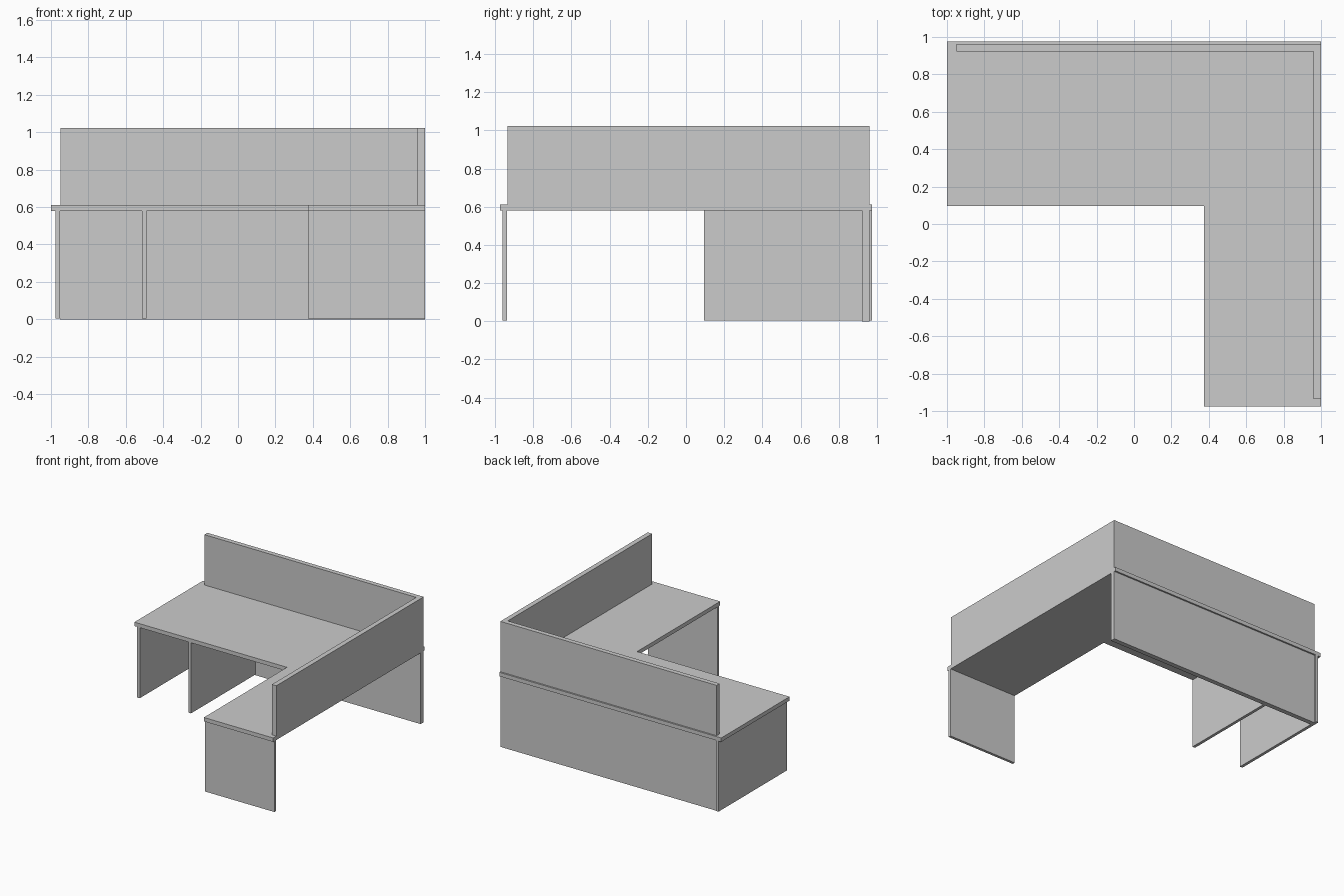
import bpy, bmesh

if "Cube" in bpy.data.objects:
    bpy.data.objects.remove(bpy.data.objects["Cube"])


def slab(name, outline, z0, z1):
    """Extrude a flat plan outline from z0 up to z1."""
    bm = bmesh.new()
    face = bm.faces.new([bm.verts.new((x, y, z0)) for x, y in outline])
    top = bmesh.ops.extrude_face_region(bm, geom=[face])
    verts = [g for g in top["geom"] if isinstance(g, bmesh.types.BMVert)]
    bmesh.ops.translate(bm, verts=verts, vec=(0, 0, z1 - z0))
    bmesh.ops.recalc_face_normals(bm, faces=bm.faces)
    mesh = bpy.data.meshes.new(name)
    bm.to_mesh(mesh)
    bm.free()
    obj = bpy.data.objects.new(name, mesh)
    bpy.context.collection.objects.link(obj)
    return obj


def panel(name, x0, x1, y0, y1, z0, z1):
    """Rectangular upright board."""
    return slab(name, [(x0, y0), (x1, y0), (x1, y1), (x0, y1)], z0, z1)


DESK_BOTTOM, DESK_TOP, SCREEN_TOP = 0.58, 0.612, 1.022

# L-shaped desktop
slab("desktop", [(-1, 0.975), (-1, 0.095), (0.375, 0.095),
                 (0.375, -0.975), (1, -0.975), (1, 0.975)],
     DESK_BOTTOM, DESK_TOP)

# L-shaped privacy screen along the back and right edges
slab("privacy_screen", [(-0.95, 0.962), (-0.95, 0.923), (0.96, 0.923),
                        (0.96, -0.935), (1, -0.935), (1, 0.962)],
     DESK_TOP, SCREEN_TOP)

# Modesty panel below the back edge
panel("back_panel", -0.952, 1, 0.923, 0.962, 0, DESK_BOTTOM)

# Upright leg boards
panel("left_leg", -0.976, -0.952, 0.095, 0.975, 0.005, DESK_BOTTOM)
panel("middle_leg", -0.514, -0.49, 0.095, 0.923, 0.005, DESK_BOTTOM)
panel("front_leg", 0.375, 1, -0.96, -0.938, 0.003, DESK_BOTTOM)
